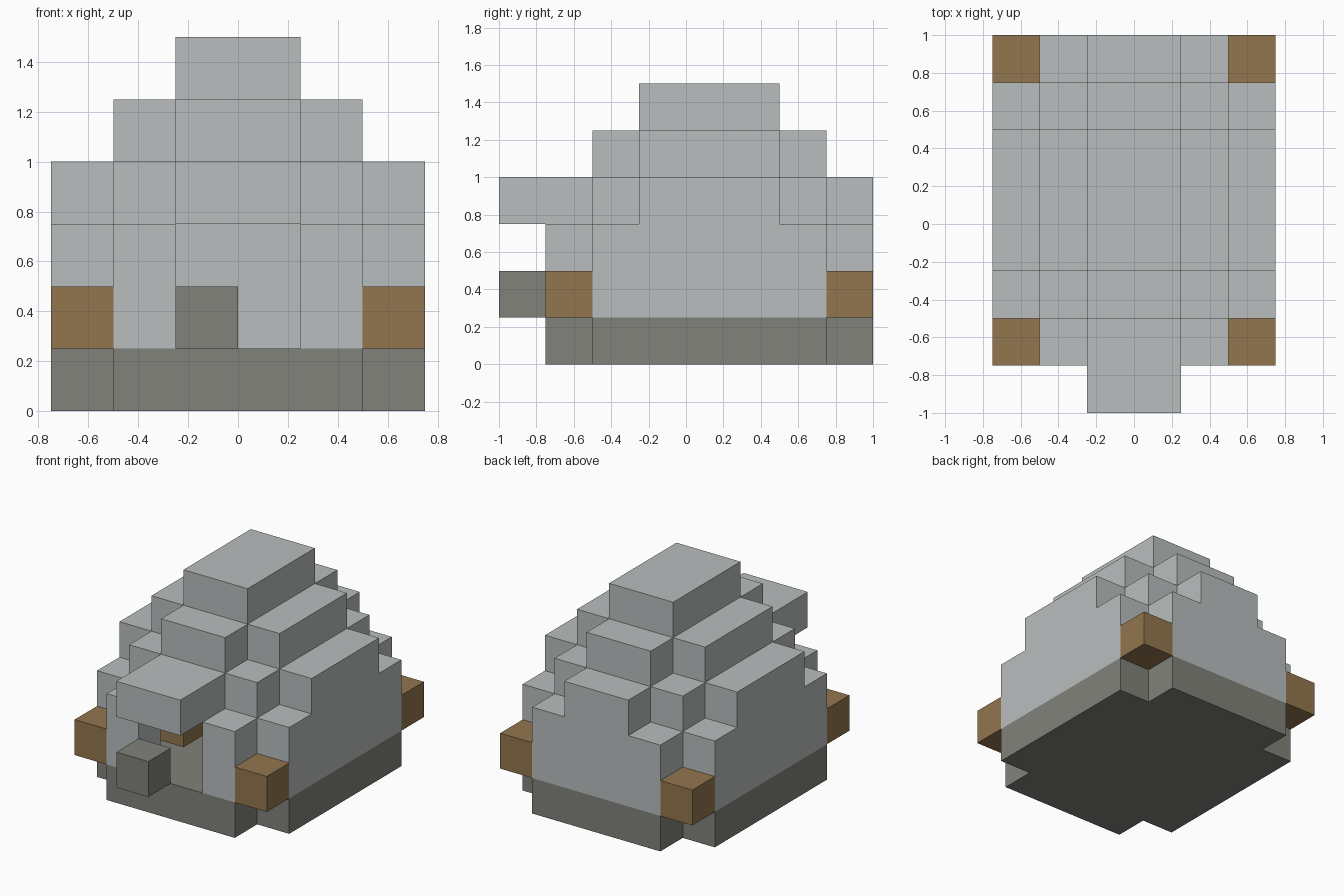
import bpy
import bmesh
from math import radians
from mathutils import Vector

CELL = 0.25
COLUMNS = range(-3, 3)
ROWS = range(-4, 4)
LEVELS = range(6)
SIDES = [Vector(s) for s in
         ((1, 0, 0), (-1, 0, 0), (0, 1, 0), (0, -1, 0), (0, 0, 1), (0, 0, -1))]

cube = bpy.data.objects.get("Cube")
if cube:
    bpy.data.objects.remove(cube, do_unlink=True)


def make_material(name, rgb):
    mat = bpy.data.materials.new(name)
    mat.use_nodes = True
    colour = (*rgb, 1.0)
    mat.diffuse_color = colour
    mat.node_tree.nodes["Principled BSDF"].inputs["Base Color"].default_value = colour
    return mat


def add_blocks(name, mat, is_solid):
    """Join all grid cells that pass the rule into one closed, clean skin."""
    cells = {(i, j, k) for i in COLUMNS for j in ROWS for k in LEVELS
             if is_solid(i, j, k)}
    bm = bmesh.new()
    for cell in cells:
        centre = Vector(cell) + Vector((0.5, 0.5, 0.5))
        for n in SIDES:
            if tuple(int(c) for c in Vector(cell) + n) in cells:
                continue
            a = Vector((n.y, n.z, n.x)) / 2
            b = n.cross(a)
            mid = centre + n / 2
            corners = (mid - a - b, mid + a - b, mid + a + b, mid - a + b)
            bm.faces.new([bm.verts.new(c * CELL) for c in corners])
    bmesh.ops.remove_doubles(bm, verts=bm.verts, dist=0.001)
    bmesh.ops.dissolve_limit(bm, angle_limit=radians(1),
                             verts=bm.verts, edges=bm.edges)
    bmesh.ops.triangulate(bm, faces=[f for f in bm.faces if len(f.verts) > 4])
    mesh = bpy.data.meshes.new(name)
    bm.to_mesh(mesh)
    bm.free()
    mesh.materials.append(mat)
    obj = bpy.data.objects.new(name, mesh)
    bpy.context.collection.objects.link(obj)
    return obj


def rings(i, j):
    """Steps outward from the ridge, across and along the building."""
    return max(i, -1 - i), max(abs(j) - 1, 0)


def base_rule(i, j, k):
    across, along = rings(i, j)
    return k == 0 and along < 3 and across + along < 4


def dome_rule(i, j, k):
    across, along = rings(i, j)
    # Porch roof over the entrance
    if along == 3:
        return across == 0 and k == 3
    # Open corners and doorway
    if across + along == 4 or (j == -3 and across == 0 and k < 3):
        return False
    # Stepped roof, with walls only around the outside
    top = 5 - across - along
    is_wall = across == 2 or along == 2
    return k == top or (is_wall and 1 <= k <= top)


def corner_rule(i, j, k):
    across, along = rings(i, j)
    return k == 1 and across == 2 and along == 2


stone = make_material("light stone", (0.49, 0.515, 0.515))
dark_stone = make_material("dark stone", (0.22, 0.223, 0.195))
wood = make_material("brown wood", (0.288, 0.181, 0.076))

# Shelter
add_blocks("floor_base", dark_stone, base_rule)
add_blocks("stepped_dome", stone, dome_rule)
add_blocks("corner_blocks", wood, corner_rule)

# Loose blocks at the entrance and inside
add_blocks("door_block", dark_stone, lambda *c: c == (-1, -4, 1))
add_blocks("inside_block", wood, lambda *c: c == (-2, -1, 1))
